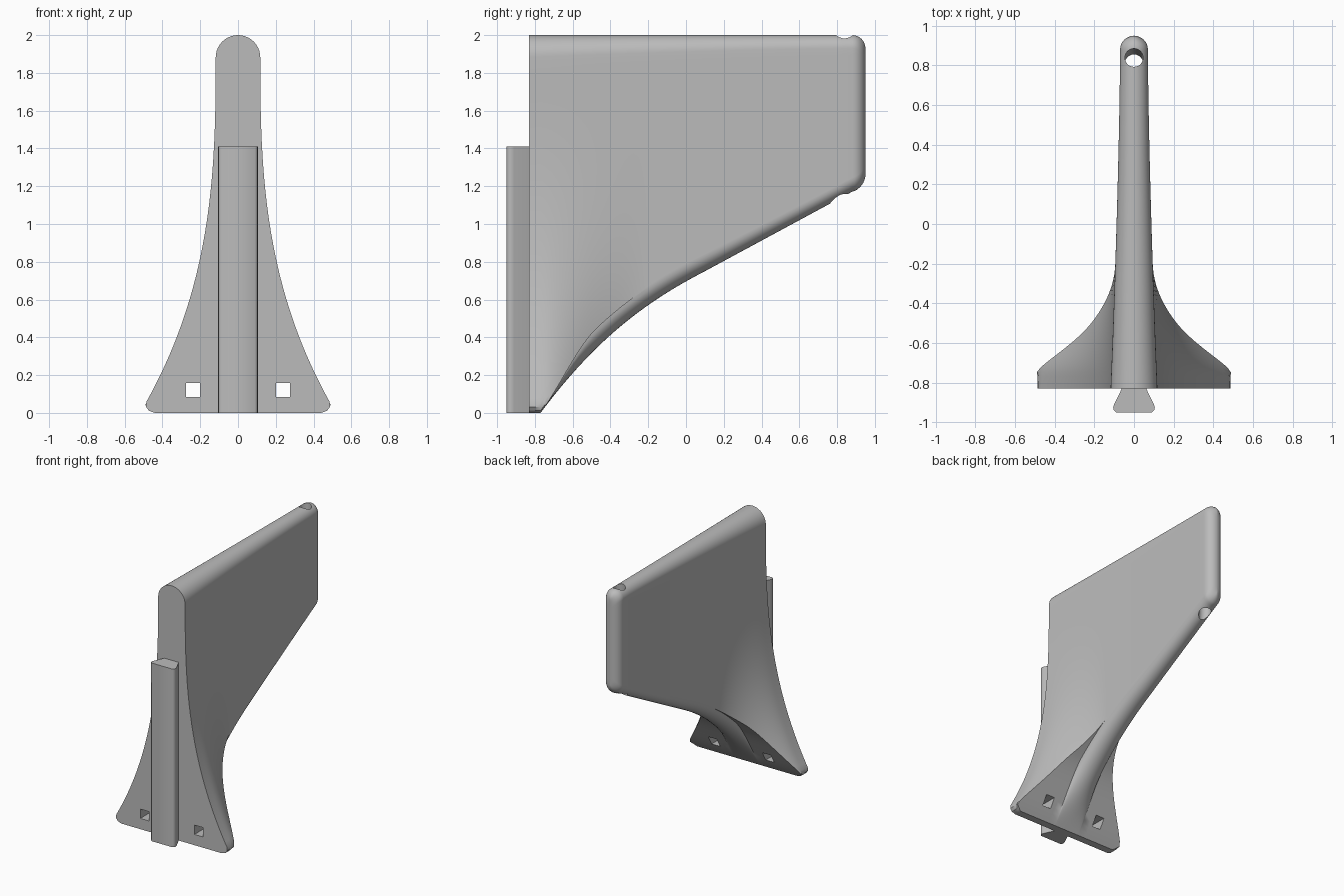
import bpy
import bmesh
from math import sin, cos, pi, sqrt
from mathutils import Vector, Matrix
from mathutils.geometry import interpolate_bezier

cube = bpy.data.objects.get("Cube")
if cube:
    bpy.data.objects.remove(cube, do_unlink=True)

grey = bpy.data.materials.new("plain_grey")
grey.use_nodes = True
COLOUR = (0.5, 0.5, 0.5, 1)
grey.diffuse_color = COLOUR
grey.node_tree.nodes["Principled BSDF"].inputs["Base Color"].default_value = COLOUR

FRONT, END_R, TOP = -0.83, 0.07, 2.0


def make_object(name, bm):
    bmesh.ops.recalc_face_normals(bm, faces=bm.faces)
    mesh = bpy.data.meshes.new(name)
    bm.to_mesh(mesh)
    bm.free()
    mesh.materials.append(grey)
    obj = bpy.data.objects.new(name, mesh)
    bpy.context.collection.objects.link(obj)
    return obj


def smooth(obj, angle):
    bpy.ops.object.select_all(action='DESELECT')
    obj.select_set(True)
    bpy.context.view_layer.objects.active = obj
    bpy.ops.object.shade_smooth_by_angle(angle=angle)


def ease(t):
    t = max(0.0, min(1.0, t))
    return t * t * (3 - 2 * t)


def fin_half(y):
    """Half thickness of the fin, tapering to the rear."""
    return 0.07 + 0.048 * (max(0.0, 0.9 - y) / 1.73) ** 1.5


def half_width(y, z):
    """Half width of the body: the fin plus the flare into the foot plate."""
    flare = 0.372 * (max(0.0, 1.9 - z) / 1.85) ** 2.8
    f = fin_half(y)
    w = f + flare * (1 - ease((y + 0.76) / 0.56))
    if z < 0.05:
        w = min(w, 0.44 + sqrt(max(0, 0.05 ** 2 - (0.05 - z) ** 2)))
    return w


def section(y, bottom, squeeze=1.0, inset=0.0):
    """Closed outline across the body at one y."""
    f = fin_half(y)
    top, low = TOP - inset, bottom + inset
    rib = f * ease((y + 0.77) / 0.3)
    under = low + rib
    half = [(f * sin(a * pi / 16), low + rib * (1 - cos(a * pi / 16))) for a in range(9)]
    outer = half_width(y, under)
    half += [(f + (outer - f) * i / 6, under) for i in range(1, 6)]
    shoulder = top - f
    for i in range(31):
        z = under + (shoulder - under) * (i / 30) ** 1.5
        half.append((half_width(y, z), z))
    half += [(f * cos(a * pi / 20), shoulder + f * sin(a * pi / 20)) for a in range(1, 11)]
    left = [(-x, z) for x, z in half[-2:0:-1]]
    return [Vector((x * squeeze, y, z)) for x, z in half + left]


# Body lofted from the foot plate to the rounded rear end
stations = [(FRONT, 0.0, 1, 0), (-0.8, 0.0, 1, 0)]
curve = interpolate_bezier(Vector((-0.77, 0)), Vector((-0.5, 0.36)),
                           Vector((-0.25, 0.57)), Vector((0.1, 0.75)), 36)
stations += [(p.x, p.y, 1, 0) for p in curve]
rear = 0.95 - END_R
stations += [(y, 0.75 + (y - 0.1) * 0.54, 1, 0) for y in
             [0.1 + (rear - 0.1) * i / 10 for i in range(1, 11)]]
for i in range(1, 9):
    a = i * pi / 2 / 8.15
    stations.append((rear + END_R * sin(a), 1.17 + 0.02 * sin(a), cos(a),
                     END_R * (1 - cos(a))))

bm = bmesh.new()
rings = [[bm.verts.new(p) for p in section(*s)] for s in stations]
for r0, r1 in zip(rings, rings[1:]):
    for i in range(len(r0)):
        j = (i + 1) % len(r0)
        bm.faces.new((r0[i], r0[j], r1[j], r1[i]))
bm.faces.new(rings[0])
bm.faces.new(rings[-1])
bmesh.ops.remove_doubles(bm, verts=bm.verts, dist=0.0004)
body = make_object("fin_body", bm)

# Cutters: two square fixing holes and the slightly tilted rear hole
cutters = []
for side, label in ((1, "left"), (-1, "right")):
    bm = bmesh.new()
    bmesh.ops.create_cube(bm, size=1, matrix=Matrix.Translation((side * 0.237, -0.7, 0.122))
                          @ Matrix.Diagonal((0.074, 0.6, 0.074, 1)))
    cutters.append(make_object(label + "_square_hole_cutter", bm))
bm = bmesh.new()
bmesh.ops.create_cone(bm, cap_ends=True, segments=32, radius1=0.046, radius2=0.046, depth=1.4,
                      matrix=Matrix.Translation((0, 0.825, 1.6)) @ Matrix.Rotation(-0.035, 4, 'X'))
cutters.append(make_object("rear_hole_cutter", bm))

for cutter in cutters:
    cutter.hide_render = True
    cutter.hide_set(True)
    cutter.display_type = 'WIRE'
    mod = body.modifiers.new("hole", 'BOOLEAN')
    mod.operation = 'DIFFERENCE'
    mod.solver = 'EXACT'
    mod.object = cutter

# Bake the holes, then drop the cutters
graph = bpy.context.evaluated_depsgraph_get()
baked = bpy.data.meshes.new_from_object(body.evaluated_get(graph))
body.modifiers.clear()
body.data = baked
for cutter in cutters:
    bpy.data.objects.remove(cutter, do_unlink=True)
smooth(body, 0.6)

# Dovetail rail on the front of the foot plate
bm = bmesh.new()
side = [(0.06, FRONT + 0.003), (0.1, -0.91), (0.105, -0.925), (0.102, -0.94), (0.09, -0.95)]
profile = side + [(-x, y) for x, y in reversed(side)]
base = bm.faces.new([bm.verts.new((x, y, 0)) for x, y in profile])
top = bmesh.ops.extrude_face_region(bm, geom=[base])["geom"]
bmesh.ops.translate(bm, vec=(0, 0, 1.41), verts=[v for v in top if isinstance(v, bmesh.types.BMVert)])
rail = make_object("dovetail_rail", bm)
smooth(rail, 0.7)
